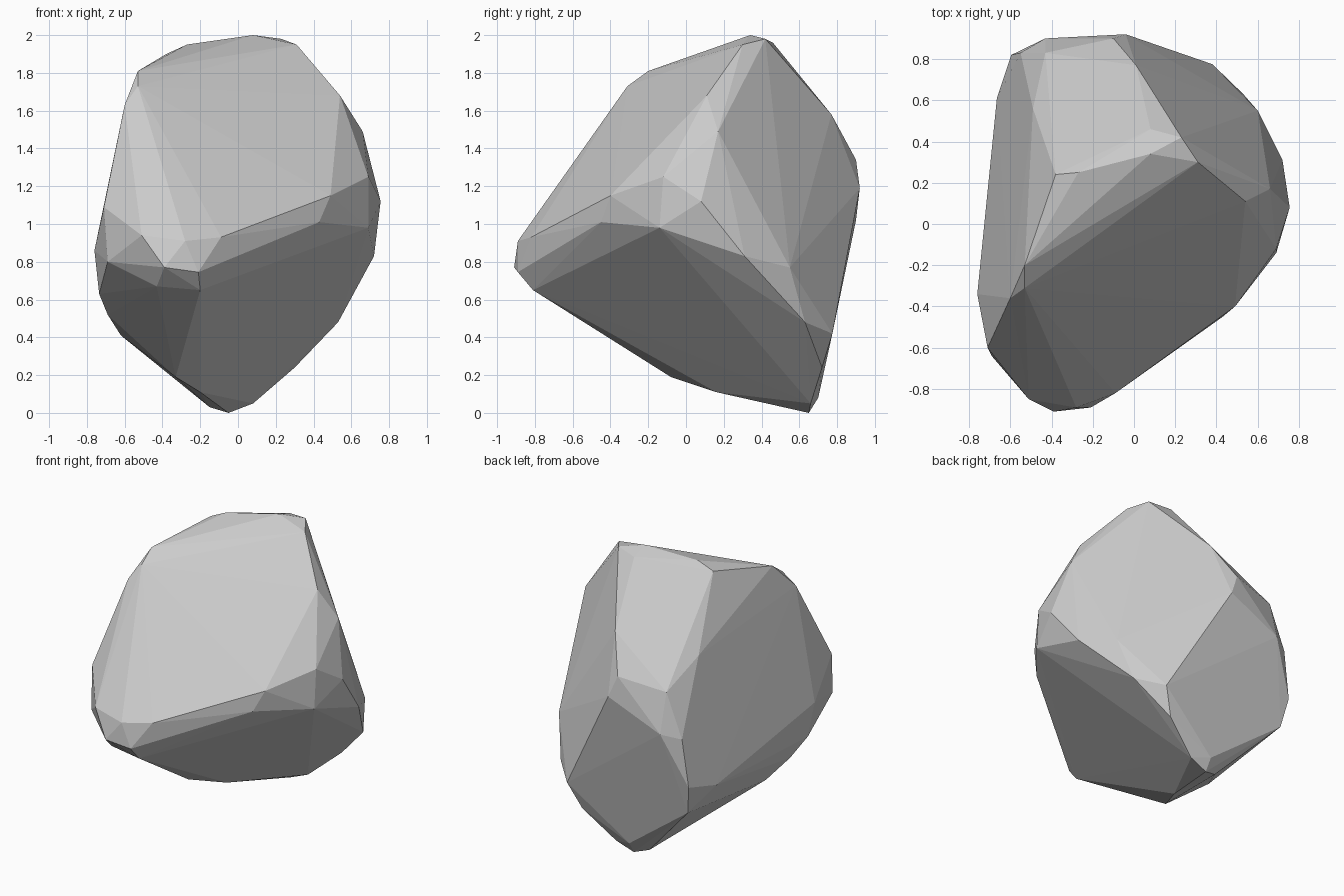
import bpy, bmesh

# Corner points of the boulder, grouped by region
crown = [(.08, .34, 2), (.23, .42, 1.98), (.08, .46, 1.96), (.31, .3, 1.95),
         (-.27, .25, 1.95), (-.38, .24, 1.9), (-.53, -.2, 1.81), (-.53, -.31, 1.73),
         (-.6, -.36, 1.63), (.54, .11, 1.68), (-.49, .56, 1.46)]
front = [(-.39, -.91, .77), (-.21, -.89, .745), (-.2, -.81, .65), (-.09, -.82, .93),
         (-.51, -.85, .94), (-.28, -.89, .91), (.49, -.4, 1.15), (.43, -.45, 1.01),
         (-.43, -.79, .67)]
right = [(.69, -.12, 1.25), (.755, .08, 1.12), (.69, -.14, .98), (.72, .31, .83),
         (.66, .17, 1.49), (.53, .63, .48), (.6, .55, .77), (.3, .72, .24), (.38, .775, .42)]
back = [(.01, .77, 1.58), (-.1, .9, 1.34), (-.04, .92, 1.19), (-.43, .83, 1.29),
        (-.43, .9, 1.02), (-.55, .83, .99), (-.595, .82, .66), (-.665, .61, .62),
        (-.56, .78, .46)]
left = [(-.71, -.6, 1.09), (-.69, -.64, .8), (-.76, -.34, .86), (-.735, -.3, .63),
        (-.69, -.17, .52), (-.62, 0, .41)]
base = [(-.05, .65, 0), (.08, .66, .05), (-.15, .62, .03), (-.05, .7, .08),
        (-.2, .16, .11), (-.33, -.08, .19)]

# Faceted boulder: convex hull around the corners
bm = bmesh.new()
for region in (crown, front, right, back, left, base):
    for p in region:
        bm.verts.new(p)
bmesh.ops.convex_hull(bm, input=bm.verts[:])
bmesh.ops.delete(bm, geom=[v for v in bm.verts if not v.link_faces], context='VERTS')
bmesh.ops.recalc_face_normals(bm, faces=bm.faces[:])

mesh = bpy.data.meshes.new("boulder")
bm.to_mesh(mesh)
bm.free()
bpy.context.collection.objects.link(bpy.data.objects.new("boulder", mesh))
